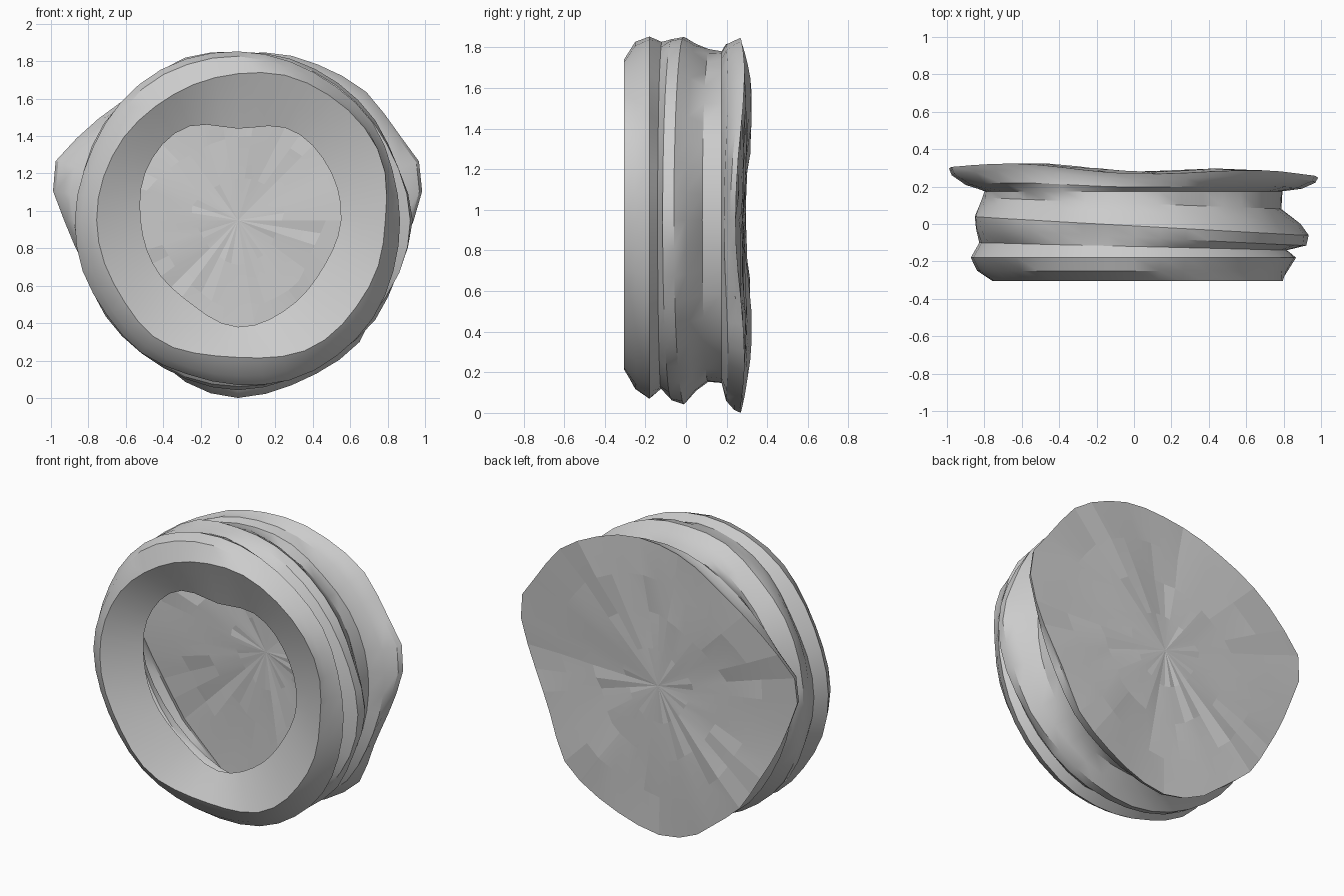
import bpy, math, random

if "Cube" in bpy.data.objects:
    bpy.data.objects.remove(bpy.data.objects["Cube"])
random.seed(4)
SEG = 40
CZ = 0.95


def sample(vals, t):
    """Periodic Catmull-Rom through evenly spaced radii, t in 0..1."""
    n = len(vals)
    f = t * n
    i = int(f)
    u = f - i
    a, b, c, d = (vals[(i + k) % n] for k in (-1, 0, 1, 2))
    return b + 0.5 * u * (c - a + u * (2*a - 5*b + 4*c - d + u * (3*(b - c) + d - a)))


def ring(vals, y, offset=0.0, tilt=0.0, lump=0.0, wave=0.0):
    """One closed loop of points around the drum axis, with slow random lumps."""
    lumps = [random.uniform(-lump, lump) for _ in range(20)]
    pts = []
    for k in range(SEG):
        a = 2 * math.pi * k / SEG
        r = sample(vals, k / SEG) + offset + sample(lumps, k / SEG)
        yy = y + tilt * math.cos(a) - wave * math.cos(4 * a)
        pts.append((r * math.cos(a), yy, CZ + r * math.sin(a)))
    return pts


def build(name, rings, centre=None, angle=30):
    """Skin consecutive rings, optionally closing the last to a point."""
    verts = [p for r in rings for p in r]
    faces = []
    for j in range(len(rings) - 1):
        for k in range(SEG):
            n = (k + 1) % SEG
            faces.append((j*SEG + k, (j+1)*SEG + k, (j+1)*SEG + n, j*SEG + n))
    if centre:
        verts.append(centre)
        base = (len(rings) - 1) * SEG
        faces += [(base + k, len(verts) - 1, base + (k + 1) % SEG) for k in range(SEG)]
    me = bpy.data.meshes.new(name)
    me.from_pydata(verts, [], faces)
    ob = bpy.data.objects.new(name, me)
    bpy.context.collection.objects.link(ob)
    bpy.ops.object.select_all(action='DESELECT')
    ob.select_set(True)
    bpy.context.view_layer.objects.active = ob
    bpy.ops.object.shade_smooth_by_angle(angle=math.radians(angle))
    return ob


# Uneven outlines, as radii counter-clockwise from +x
opening = [.55, .56, .56, .49, .57, .56, .52, .51, .51, .57, .54, .52]
front_edge = [.79, .84, .82, .79, .76, .75, .76, .75, .77, .73, .78, .78]
rim = [.87, .88, .89, .91, .91, .87, .88, .87, .87, .88, .90, .88]
ridge = [.925, .90, .90, .91, .90, .87, .86, .87, .88, .90, .90, .90]
flange = [.94, 1.02, .97, .97, .94, .92, .89, .87, .86, .89, .95, 1.03,
          .93, .86, .83, .85, .86, .92, .95, .93, .92, .92, .86, .87]
mid = [(a + b) / 2 for a, b in zip(opening, front_edge)]
root = [f * .4 + .6 * .85 for f in flange]

# Sloping front lip, rounded rim, wandering ridge and the flared back flange
back_edge = ring(flange, .287, tilt=-.025, wave=.018)
build("drum_shell", [
    ring(opening, -.20),
    ring(mid, -.25),
    ring(front_edge, -.305, lump=.008),
    ring(rim, -.25, -.04, lump=.008),
    ring(rim, -.18, lump=.008),
    ring(rim, -.12, -.045, -.02, .015),
    ring(ridge, -.07, -.012, -.045, .01),
    ring(ridge, -.01, 0, -.05, .01),
    ring(ridge, .05, -.045, -.05, .015),
    ring(rim, .11, -.075, -.03, .01),
    ring(rim, .175, -.075, lump=.008),
    ring(root, .205, tilt=-.01, wave=.008),
    ring(flange, .255, -.015, tilt=-.02, wave=.018),
    back_edge])

# Uneven faceted back panel, also seen through the front opening
panel = [back_edge]
for s in (.75, .5, .25):
    panel.append([(x * s, .28 + (y - .28) * s + random.uniform(-.016, .016) * s,
                   CZ + (z - CZ) * s) for x, y, z in back_edge])
build("back_panel", panel, (0, .28, CZ), 4)
